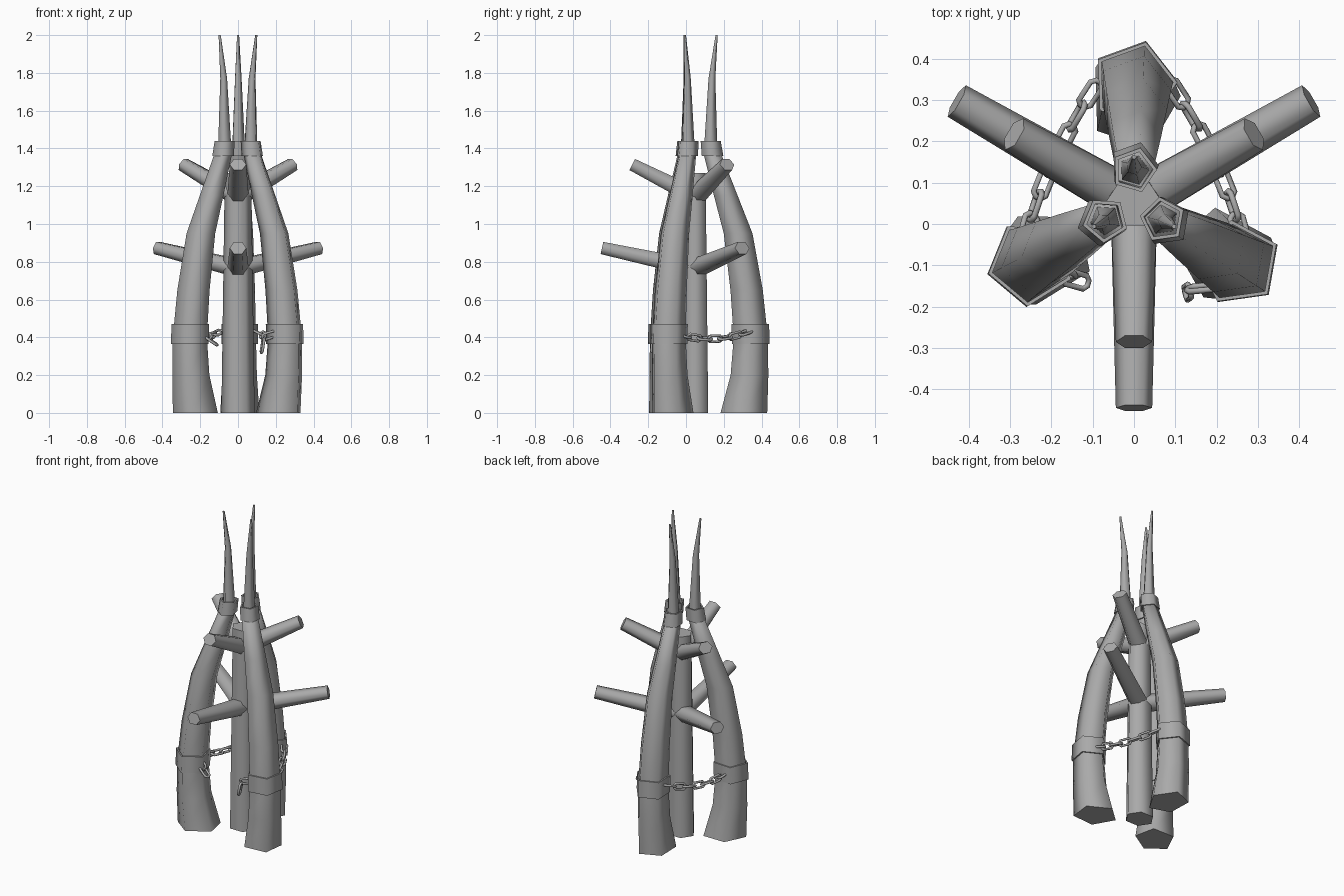
import bpy
import bmesh
from math import cos, sin, radians
from mathutils import Vector, Matrix

if "Cube" in bpy.data.objects:
    bpy.data.objects.remove(bpy.data.objects["Cube"])

grey = bpy.data.materials.new("weathered_grey")
grey.use_nodes = True
grey.diffuse_color = (0.4, 0.4, 0.4, 1)
grey.node_tree.nodes["Principled BSDF"].inputs["Base Color"].default_value = (0.4, 0.4, 0.4, 1)

AXIS = Vector((0, 0.05, 0))
TWIST = radians(74)


def finish(name, bm, angle=80):
    bmesh.ops.recalc_face_normals(bm, faces=bm.faces)
    mesh = bpy.data.meshes.new(name)
    bm.to_mesh(mesh)
    bm.free()
    mesh.materials.append(grey)
    ob = bpy.data.objects.new(name, mesh)
    bpy.context.collection.objects.link(ob)
    bpy.ops.object.select_all(action="DESELECT")
    ob.select_set(True)
    bpy.context.view_layer.objects.active = ob
    bpy.ops.object.shade_smooth_by_angle(angle=radians(angle))
    return ob


def loft(name, rings, sides, start, matrix, loop=False):
    """Skin horizontal rings given as (radial offset, z, x radius, y radius)."""
    bm = bmesh.new()
    loops = []
    for off, z, rx, ry in rings:
        angles = [start + radians(360 * i / sides) for i in range(sides)]
        loops.append([bm.verts.new((rx * cos(a), off + ry * sin(a), z)) for a in angles])
    pairs = list(zip(loops, loops[1:])) + ([(loops[-1], loops[0])] if loop else [])
    for low, high in pairs:
        for i in range(sides):
            j = (i + 1) % sides
            bm.faces.new((low[i], low[j], high[j], high[i]))
    if not loop:
        bm.faces.new(loops[0])
        bm.faces.new(loops[-1])
    bm.transform(matrix)
    return finish(name, bm)


def collar(name, lower, upper, wall, matrix):
    """Hollow band between two (offset, z, radius) rims."""
    rings = []
    for (off, z, r), cut in ((lower, wall), (lower, 0), (upper, 0), (upper, wall)):
        rings.append((off, z, r - cut, r - cut))
    loft(name, rings, 5, TWIST, matrix, loop=True)


def link(name, centre, direction, roll):
    """Oblong chain link lying along a direction."""
    bm = bmesh.new()
    count, wire = 8, 0.0075
    rows = []
    for i in range(count):
        a = radians(360 * (i + 0.5) / count)
        out = Vector((cos(a), sin(a), 0))
        mid = out * 0.018 + Vector((0.02 if out.x > 0 else -0.02, 0, 0))
        row = []
        for k in range(6):
            b = radians(60 * k)
            row.append(bm.verts.new(mid + wire * (out * cos(b) + Vector((0, 0, sin(b))))))
        rows.append(row)
    for i in range(count):
        for k in range(6):
            n, m = (i + 1) % count, (k + 1) % 6
            bm.faces.new((rows[i][k], rows[n][k], rows[n][m], rows[i][m]))
    turn = Vector(direction).to_track_quat("X", "Z").to_matrix().to_4x4()
    bm.transform(Matrix.Translation(centre) @ turn @ Matrix.Rotation(radians(roll), 4, "X"))
    finish(name, bm)


# Central post
loft("central_post", [(0, 0, 0.088, 0.078), (0, 1.27, 0.07, 0.062)], 6, 0,
     Matrix.Translation(AXIS))

# Three curved tusks with bands and tips
TUSK = [(0.255, 0, 0.113, 0.13), (0.285, 0.2, 0.1, 0.105), (0.292, 0.4, 0.095, 0.095),
        (0.27, 0.65, 0.09, 0.09), (0.225, 0.95, 0.08, 0.08),
        (0.16, 1.15, 0.066, 0.066), (0.08, 1.4, 0.047, 0.047)]
SPIKE = [(0.08, 1.38, 0.038, 0.038), (0.087, 1.77, 0.019, 0.019), (0.112, 2.0, 0.006, 0.006)]
for side, turn in (("back", 0), ("right", 120), ("left", 240)):
    place = Matrix.Translation(AXIS) @ Matrix.Rotation(radians(turn), 4, "Z")
    loft(side + "_tusk", TUSK, 5, TWIST, place)
    loft(side + "_tip", SPIKE, 5, TWIST, place)
    collar(side + "_lower_band", (0.292, 0.365, 0.105), (0.289, 0.47, 0.105), 0.01, place)
    collar(side + "_upper_band", (0.09, 1.36, 0.06), (0.08, 1.44, 0.056), 0.01, place)

# Branches spaced between the tusks
for side, turn in (("front", 270), ("left", 30), ("right", 150)):
    d = Vector((cos(radians(turn)), sin(radians(turn)), 0))
    for level, reach, z0, z1 in (("lower", 0.495, 0.77, 0.873), ("upper", 0.335, 1.155, 1.315)):
        a = AXIS + d * 0.02 + Vector((0, 0, z0))
        b = AXIS + d * reach + Vector((0, 0, z1))
        aim = (b - a).to_track_quat("Z", "Y").to_matrix().to_4x4()
        length = (b - a).length
        loft(f"{side}_{level}_branch", [(0, 0, 0.056, 0.052), (0, length, 0.044, 0.038)], 6, 0,
             Matrix.Translation(a) @ aim)

# Sagging chains from the back tusk to the side tusks
for side, s in (("left", 1), ("right", -1)):
    start, end = Vector((s * 0.255, -0.01, 0.41)), Vector((s * 0.105, 0.315, 0.425))

    def along(t):
        sag = 4 * t * (1 - t)
        return start.lerp(end, t) + Vector((s * 0.015 * sag, 0, -0.025 * sag))

    for i in range(7):
        t = i / 6
        link(f"{side}_chain_link_{i + 1}", along(t), along(t + 0.05) - along(t - 0.05),
             20 + 90 * (i % 2))

# Loose chain ends on the front
link("right_loose_link_1", (-0.175, -0.115, 0.415), (0.8, -0.3, -0.5), 70)
link("right_loose_link_2", (-0.14, -0.135, 0.38), (0.7, -0.2, -0.5), 0)
link("left_loose_link_1", (0.165, -0.155, 0.41), (-1, -0.1, -0.3), 70)
link("left_loose_link_2", (0.13, -0.165, 0.355), (-0.15, -0.1, -1), 20)
